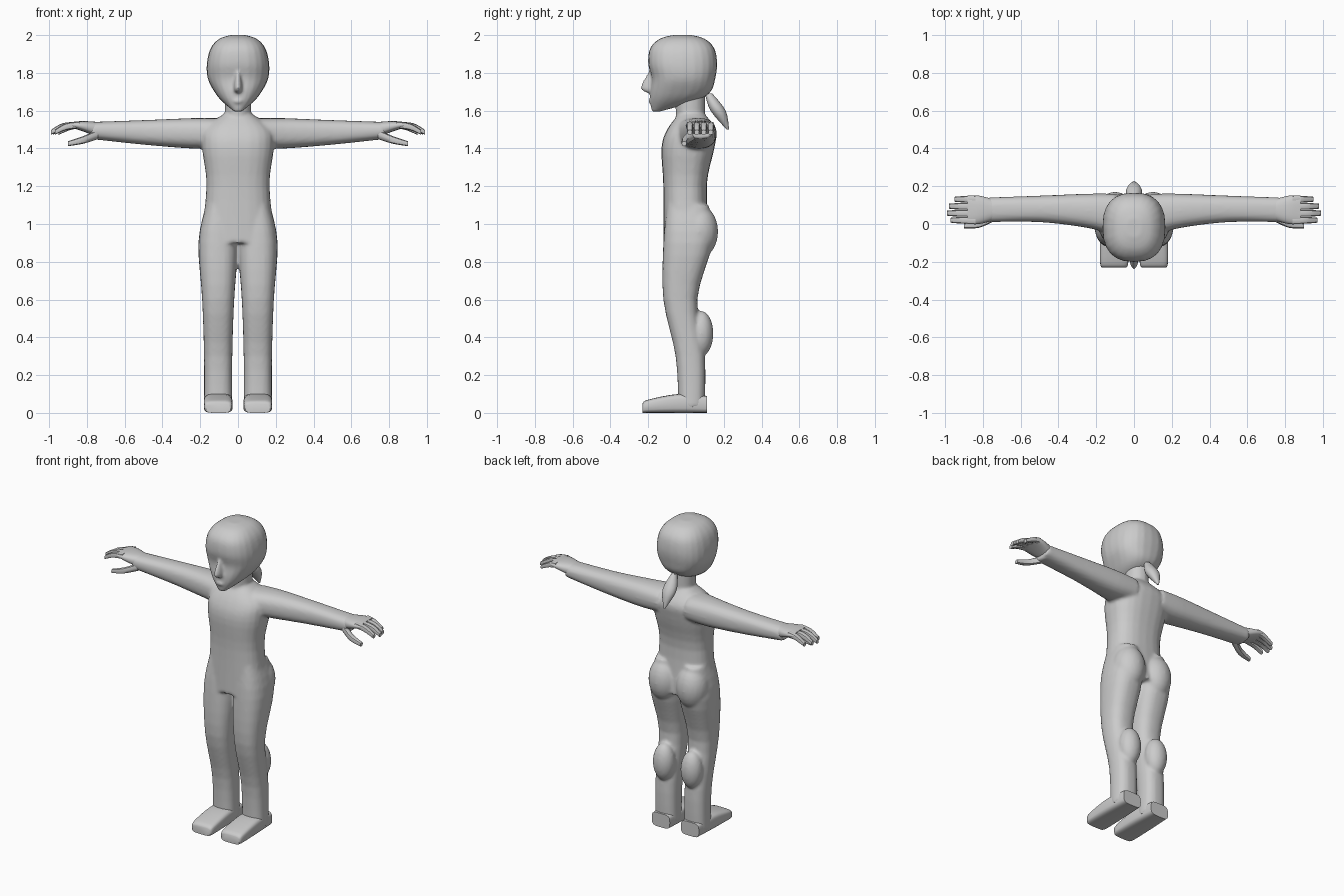
import bpy, bmesh, math
from mathutils import Matrix, Vector

cube = bpy.data.objects.get("Cube")
if cube:
    bpy.data.objects.remove(cube)

grey = bpy.data.materials.new("plain grey")
grey.use_nodes = True
colour = (0.6, 0.6, 0.6, 1)
grey.diffuse_color = colour
grey.node_tree.nodes["Principled BSDF"].inputs["Base Color"].default_value = colour

MIDDLE = (1,)
BOTH = (1, -1)


def smooth_path(stations, steps=4):
    """Pass a smooth curve through the stations, so that a few describe a whole limb."""
    points = [Vector(station) for station in stations]
    padded = [points[0], *points, points[-1]]
    result = []
    for before, start, end, after in zip(padded, padded[1:], padded[2:], padded[3:]):
        leave, arrive = (end - before) / 2, (after - start) / 2
        for step in range(steps):
            t = step / steps
            ease = t * t * (3 - 2 * t)
            result.append(start.lerp(end, ease) + leave * t * (1 - t) ** 2
                          - arrive * t * t * (1 - t))
    return result + [points[-1]]


def centred(stations):
    """Expand (height, half width, front, back) into sections symmetrical about x."""
    return [(height, -half, half, front, back) for height, half, front, back in stations]


def superellipse(angle, low, high, wave, power):
    """Coordinate of a rounded rectangle between low and high."""
    value = wave(angle)
    reach = math.copysign(abs(value) ** (2 / power), value)
    return (low + high) / 2 + (high - low) / 2 * reach


def loft(bm, stations, axis="z", sides=MIDDLE, power=2.5, count=24):
    """Skin sections (position, low a, high a, low b, high b) along an axis."""
    for side in sides:
        loops = []
        for position, a_low, a_high, b_low, b_high in smooth_path(stations):
            loop = []
            for index in range(count):
                angle = math.tau * index / count
                a = superellipse(angle, a_low, a_high, math.cos, power)
                b = superellipse(angle, b_low, b_high, math.sin, power)
                corner = {"x": (position, a, b), "y": (a, position, b), "z": (a, b, position)}
                x, y, z = corner[axis]
                loop.append(bm.verts.new((x * side, y, z)))
            loops.append(loop)
        for lower, upper in zip(loops, loops[1:]):
            for index in range(count):
                following = (index + 1) % count
                bm.faces.new((lower[index], lower[following], upper[following], upper[index]))
        bm.faces.new(loops[0])
        bm.faces.new(loops[-1])


def ball(bm, centre, radii, sides=MIDDLE):
    """Add an ellipsoid for a rounded muscle or feature."""
    x, y, z = centre
    for side in sides:
        bmesh.ops.create_uvsphere(bm, u_segments=24, v_segments=16, radius=1,
                                  matrix=Matrix.LocRotScale((x * side, y, z), None, radii))


def digit(bm, path):
    """Add a finger or thumb from points (x, y, z, radius) on both hands."""
    sections = [(x, y - r, y + r, z - r, z + r) for x, y, z, r in path]
    loft(bm, sections, axis="x", sides=BOTH, count=8)


def finish(name, bm, voxel=None):
    """Turn the bmesh into a smooth object, fusing its pieces if a voxel size is given."""
    bmesh.ops.recalc_face_normals(bm, faces=bm.faces)
    mesh = bpy.data.meshes.new(name)
    bm.to_mesh(mesh)
    bm.free()
    mesh.materials.append(grey)
    obj = bpy.data.objects.new(name, mesh)
    bpy.context.collection.objects.link(obj)
    bpy.ops.object.select_all(action="DESELECT")
    obj.select_set(True)
    bpy.context.view_layer.objects.active = obj
    if voxel:
        fuse = obj.modifiers.new("fuse", "REMESH")
        fuse.mode = "VOXEL"
        fuse.voxel_size = voxel
        fuse.use_smooth_shade = True
        soften = obj.modifiers.new("soften", "SMOOTH")
        soften.factor = 0.5
        soften.iterations = 4
    else:
        bpy.ops.object.shade_smooth_by_angle(angle=math.radians(50))


# Torso and neck
body = bmesh.new()
loft(body, centred([(.9, .2, -.12, .13), (1.2, .167, -.12, .11), (1.4, .19, -.13, .15),
                    (1.5, .18, -.1, .16), (1.58, .08, -.04, .1)]))
loft(body, centred([(1.5, .07, -.05, .1), (1.7, .07, -.06, .1)]), power=2)

# Legs, with rounded calves and seat
loft(body, [(.03, .03, .18, -.04, .1), (.3, .03, .18, -.055, .1), (.6, .02, .19, -.12, .06),
            (.9, 0, .21, -.12, .14), (1.1, .03, .17, -.1, .12)], sides=BOTH)
ball(body, centre=(.1, .08, .42), radii=(.07, .065, .12), sides=BOTH)
ball(body, centre=(.1, .07, .96), radii=(.1, .1, .14), sides=BOTH)

# Arms flowing out of the shoulders
loft(body, [(.1, -.06, .16, 1.4, 1.56), (.25, -.02, .16, 1.4, 1.56),
            (.5, .01, .15, 1.42, 1.55), (.78, .01, .14, 1.45, 1.54)], axis="x", sides=BOTH)
finish("body", body, voxel=.01)

# Feet
feet = bmesh.new()
loft(feet, [(-.23, .04, .17, 0, .05), (-.2, .03, .18, 0, .07), (-.04, .03, .18, 0, .1),
            (.11, .04, .17, 0, .09)], axis="y", sides=BOTH, power=4)
finish("feet", feet)

# Hands: palm, four drooping fingers and a thumb
hands = bmesh.new()
loft(hands, [(.74, .02, .13, 1.46, 1.54), (.82, 0, .15, 1.49, 1.545),
             (.88, 0, .15, 1.51, 1.54)], axis="x", sides=BOTH)
for index, tip in enumerate((.97, .99, .98, .95)):
    y = .02 + .037 * index
    digit(hands, [(.84, y, 1.525, .018), (tip - .06, y, 1.515, .018), (tip, y, 1.485, .013)])
digit(hands, [(.74, .04, 1.475, .025), (.82, 0, 1.445, .02), (.9, -.01, 1.425, .013)])
finish("hands", hands)

# Head with nose and lips
head = bmesh.new()
loft(head, centred([(1.595, .02, -.18, -.14), (1.65, .085, -.19, .05), (1.7, .125, -.19, .13),
                    (1.77, .16, -.183, .155), (1.85, .165, -.2, .165), (1.93, .145, -.19, .15),
                    (1.98, .1, -.14, .1), (2, .04, -.07, .03)]))
loft(head, centred([(1.69, .015, -.19, -.1), (1.72, .025, -.24, -.1), (1.82, .012, -.19, -.1)]),
     power=2)
ball(head, centre=(0, -.18, 1.65), radii=(.03, .02, .015))
finish("head", head, voxel=.008)

# Ponytail hanging from the back of the head
ponytail = bmesh.new()
loft(ponytail, centred([(1.5, .005, .215, .228), (1.6, .043, .13, .21), (1.69, .015, .1, .14)]),
     power=2)
finish("ponytail", ponytail)
